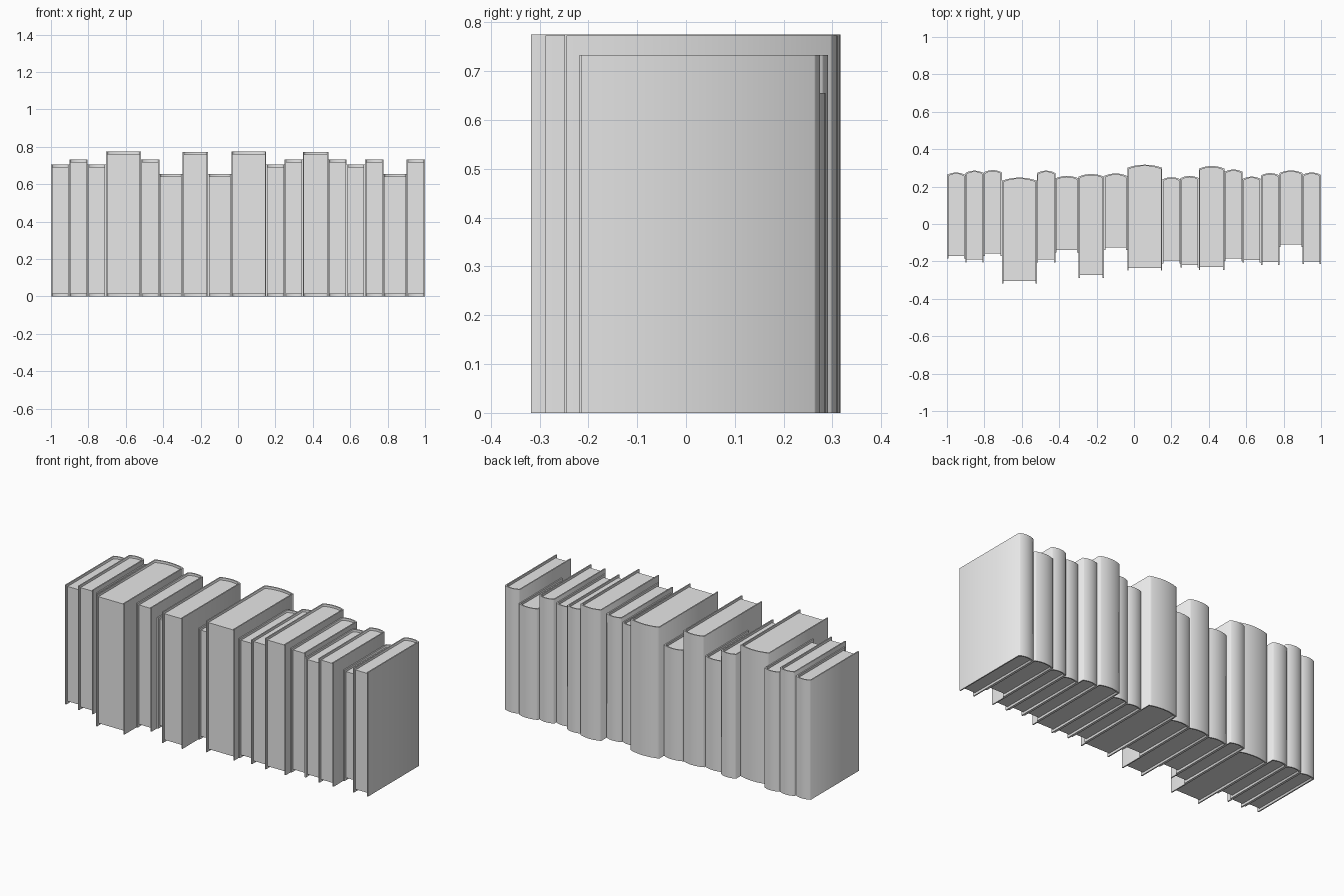
import bpy
import bmesh
import math

if "Cube" in bpy.data.objects:
    bpy.data.objects.remove(bpy.data.objects["Cube"], do_unlink=True)

grey = bpy.data.materials.new("light grey")
grey.use_nodes = True
grey.diffuse_color = (0.8, 0.8, 0.8, 1)
grey.node_tree.nodes["Principled BSDF"].inputs["Base Color"].default_value = (0.8, 0.8, 0.8, 1)

BOARD = 0.007   # cover thickness
INSET = 0.014   # how far the pages sit inside the cover
STEPS = 12      # segments across the rounded spine


def spine_arc(half, peak, drop):
    """Points of a shallow circular arc from the left edge to the right edge."""
    radius = (half * half + drop * drop) / (2 * drop)
    sweep = math.asin(half / radius)
    arc = []
    for i in range(STEPS + 1):
        a = sweep * (2 * i / STEPS - 1)
        arc.append((radius * math.sin(a), peak - radius * (1 - math.cos(a))))
    return arc


def prism(name, outline, z0, z1, x, smooth=False):
    """Extrude a flat outline upwards."""
    bm = bmesh.new()
    base = bm.faces.new([bm.verts.new((px, py, z0)) for px, py in outline])
    top = bmesh.ops.extrude_face_region(bm, geom=[base], use_keep_orig=True)
    moved = [v for v in top["geom"] if isinstance(v, bmesh.types.BMVert)]
    bmesh.ops.translate(bm, verts=moved, vec=(0, 0, z1 - z0))
    bmesh.ops.recalc_face_normals(bm, faces=bm.faces)
    mesh = bpy.data.meshes.new(name)
    bm.to_mesh(mesh)
    bm.free()
    mesh.materials.append(grey)
    obj = bpy.data.objects.new(name, mesh)
    obj.location.x = x
    bpy.context.collection.objects.link(obj)
    if smooth:
        bpy.ops.object.select_all(action="DESELECT")
        obj.select_set(True)
        bpy.context.view_layer.objects.active = obj
        bpy.ops.object.shade_smooth_by_angle(angle=math.radians(78))
    return obj


def book(number, x, width, height, depth, back):
    half = width / 2
    drop = 0.008 + 0.045 * width
    front = back - depth
    outer = spine_arc(half, back, drop)
    inner = spine_arc(half - BOARD, back - BOARD, drop)
    # Cover: one U-shaped sheet wrapped around the spine
    cover = [(-half, front)] + outer + [(half, front), (half - BOARD, front)]
    cover += inner[::-1] + [(BOARD - half, front)]
    prism(f"book_cover_{number}", cover, 0, height, x, smooth=True)
    # Pages: block filling the cover, inset at the open edges
    pages = [(BOARD - half, front + INSET)] + inner + [(half - BOARD, front + INSET)]
    prism(f"book_pages_{number}", pages, INSET, height - INSET, x)


# Book sizes: width, height, depth
SIZES = {
    "small": (0.098, 0.706, 0.46),
    "medium": (0.098, 0.733, 0.49),
    "short": (0.1245, 0.655, 0.41),
    "tall": (0.136, 0.773, 0.555),
    "thick": (0.187, 0.775, 0.566),
}

# Row from right to left, with the spine position of each book
ROW = [
    ("small", 0.275), ("medium", 0.285), ("small", 0.288), ("thick", 0.248),
    ("medium", 0.285), ("short", 0.257), ("tall", 0.267), ("short", 0.27),
    ("thick", 0.317), ("small", 0.25), ("medium", 0.257), ("tall", 0.31),
    ("medium", 0.291), ("small", 0.253), ("medium", 0.272), ("short", 0.286),
    ("medium", 0.275),
]

x = -1.0
for number, (kind, back) in enumerate(ROW, 1):
    width, height, depth = SIZES[kind]
    book(number, x + width / 2, width, height, depth, back)
    x += width
